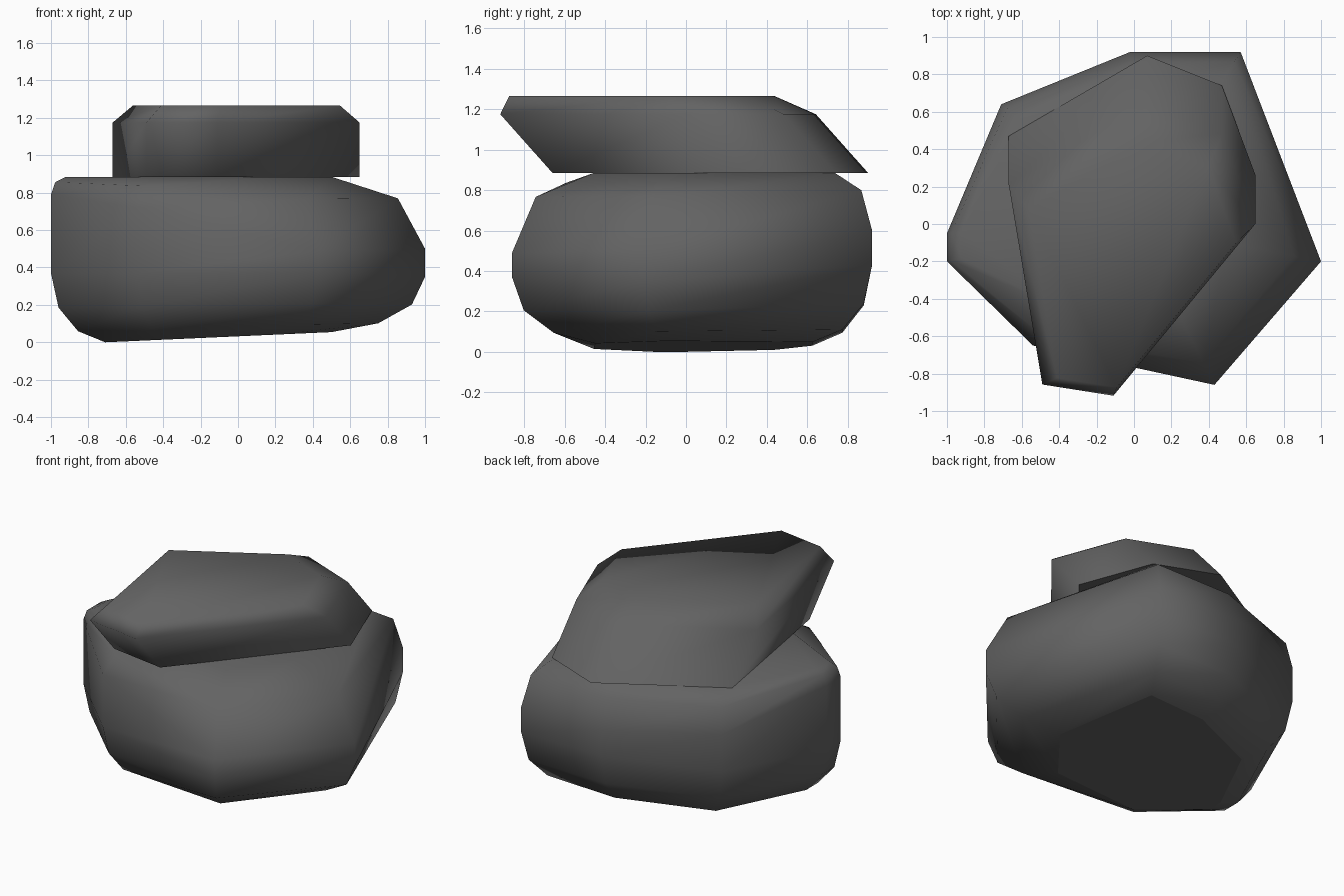
import bpy
import bmesh

cube = bpy.data.objects.get("Cube")
if cube:
    bpy.data.objects.remove(cube, do_unlink=True)

stone = bpy.data.materials.new("dark grey stone")
stone.use_nodes = True
stone.diffuse_color = (0.125, 0.125, 0.125, 1)
stone.node_tree.nodes["Principled BSDF"].inputs["Base Color"].default_value = stone.diffuse_color


def loft(name, rings):
    """Skin a closed solid through rings listed from bottom to top."""
    bm = bmesh.new()
    loops = [[bm.verts.new(p) for p in ring] for ring in rings]
    n = len(loops[0])
    for low, high in zip(loops, loops[1:]):
        for i in range(n):
            j = (i + 1) % n
            bm.faces.new((low[i], low[j], high[j], high[i]))
    base = bm.faces.new(loops[0][::-1])
    bm.faces.new(loops[-1])
    bmesh.ops.recalc_face_normals(bm, faces=bm.faces)
    for face in bm.faces:
        face.smooth = True
    for edge in base.edges:
        edge.smooth = False
    mesh = bpy.data.meshes.new(name)
    bm.to_mesh(mesh)
    bm.free()
    mesh.materials.append(stone)
    obj = bpy.data.objects.new(name, mesh)
    bpy.context.collection.objects.link(obj)
    return obj


# Lower boulder corners: x, y, wall bottom, wall top, base scale, crown scale
corners = [
    (-1, -0.2, 0.37, 0.79, 0.71, 0.92),
    (-0.54, -0.65, 0.37, 0.72, 0.7, 0.7),
    (0.43, -0.86, 0.37, 0.49, 0.52, 0.53),
    (1, -0.2, 0.35, 0.5, 0.5, 0.5),
    (0.57, 0.92, 0.43, 0.6, 0.68, 0.8),
    (-0.02, 0.92, 0.43, 0.6, 0.68, 0.8),
    (-0.71, 0.64, 0.4, 0.65, 0.68, 0.86),
    (-1, -0.05, 0.37, 0.79, 0.71, 0.92),
]
CROWN = 0.885


def below(out, up):
    """Ring in the rounded underside: fractions of the way out and up."""
    ring = []
    for x, y, wall, _, base, _ in corners:
        s = base + (1 - base) * out
        foot = 0.032 + 0.045 * x * base
        ring.append((x * s, y * s, foot + (wall - foot) * up))
    return ring


def above(inward, up):
    """Ring in the rounded top: fractions of the way in and up."""
    ring = []
    for x, y, _, wall, _, crown in corners:
        s = 1 - (1 - crown) * inward
        ring.append((x * s, y * s, wall + (CROWN - wall) * up))
    return ring


loft("lower_boulder", [below(0, 0), below(0.5, 0.16), below(0.86, 0.5), below(1, 1),
                       above(0, 0), above(0.29, 0.7), above(1, 1)])

# Upper slab leans forward and has a bevelled top
outline = [(-0.49, -0.6), (-0.11, -0.66), (0.65, 0.26),
           (0.47, 0.74), (0.07, 0.9), (-0.67, 0.47)]


def slab_ring(z, scale):
    lean = (z - CROWN) * 0.89
    return [(x * scale, 0.12 + (y - 0.12) * scale - lean, z) for x, y in outline]


loft("upper_slab", [slab_ring(CROWN, 1), slab_ring(1.175, 1), slab_ring(1.265, 0.84)])
